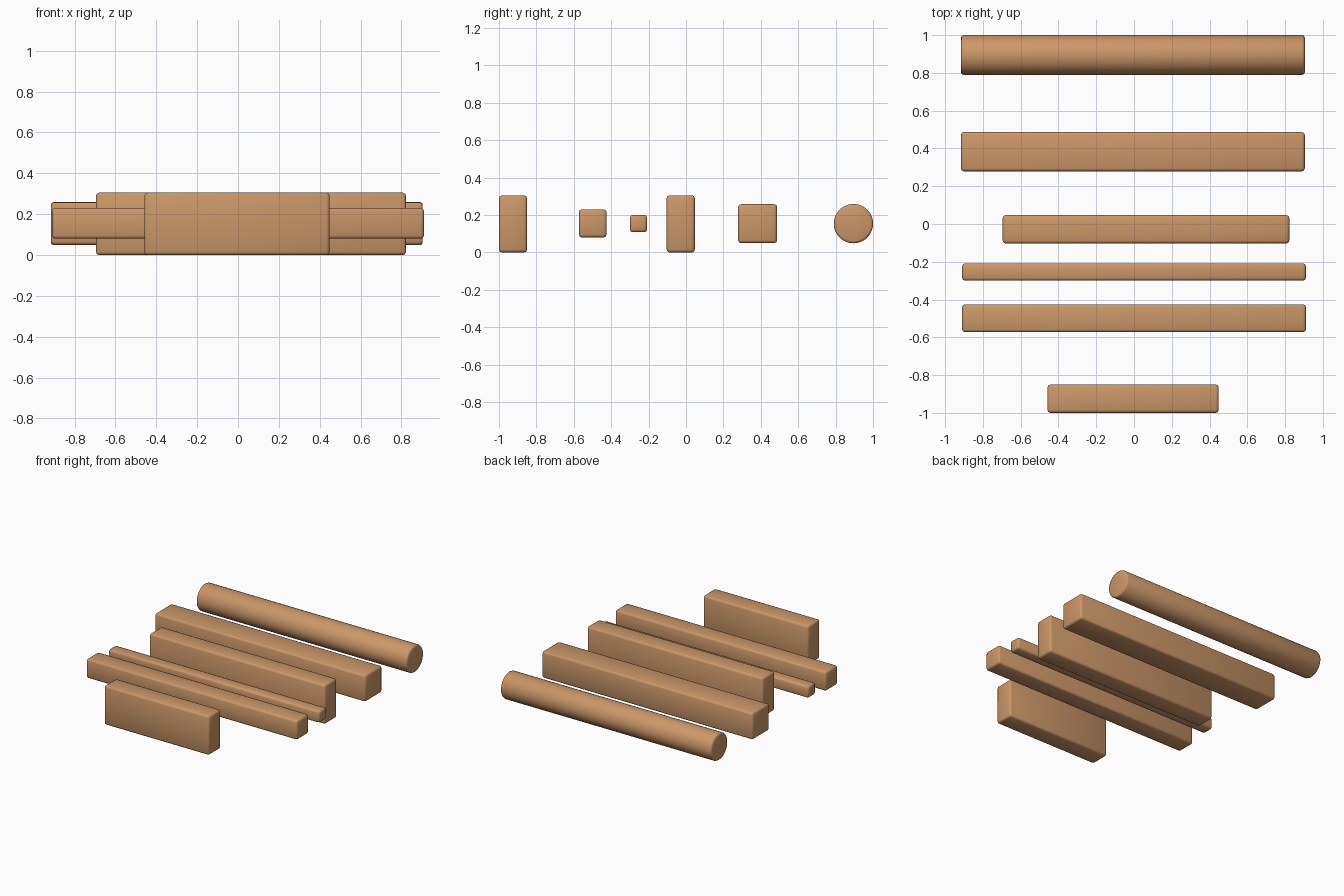
import bpy, math

if "Cube" in bpy.data.objects:
    bpy.data.objects.remove(bpy.data.objects["Cube"])

wood = bpy.data.materials.new("tan wood")
wood.diffuse_color = (0.60, 0.31, 0.138, 1)
wood.use_nodes = True
wood.node_tree.nodes["Principled BSDF"].inputs["Base Color"].default_value = wood.diffuse_color


def finish(ob, name, width):
    """Name, colour, soften the edges and shade."""
    ob.name = name
    ob.data.materials.append(wood)
    bpy.ops.object.transform_apply(location=False, rotation=True, scale=True)
    bev = ob.modifiers.new("soft edges", 'BEVEL')
    bev.width = width
    bev.segments = 2
    bev.limit_method = 'ANGLE'
    bev.angle_limit = math.radians(40)
    bpy.ops.object.modifier_apply(modifier=bev.name)
    bpy.ops.object.shade_smooth_by_angle(angle=math.radians(50))


def beam(name, x0, x1, y0, y1, z0, z1, width=0.015):
    bpy.ops.mesh.primitive_cube_add(
        size=1, location=((x0 + x1) / 2, (y0 + y1) / 2, (z0 + z1) / 2))
    ob = bpy.context.object
    ob.scale = (x1 - x0, y1 - y0, z1 - z0)
    finish(ob, name, width)


# Square and rectangular timbers, front to back
beam("short_plank", -0.458, 0.448, -1.0, -0.85, 0.0, 0.305)
beam("medium_beam", -0.91, 0.91, -0.573, -0.425, 0.08, 0.23)
beam("thin_beam", -0.91, 0.91, -0.30, -0.208, 0.108, 0.2)
beam("long_plank", -0.695, 0.822, -0.103, 0.047, 0.0, 0.305)
beam("thick_beam", -0.916, 0.904, 0.279, 0.487, 0.05, 0.258)

# Round log at the back
bpy.ops.mesh.primitive_cylinder_add(
    vertices=48, radius=0.105, depth=1.82,
    location=(-0.006, 0.895, 0.154), rotation=(0, math.pi / 2, 0))
finish(bpy.context.object, "round_log", 0.013)
